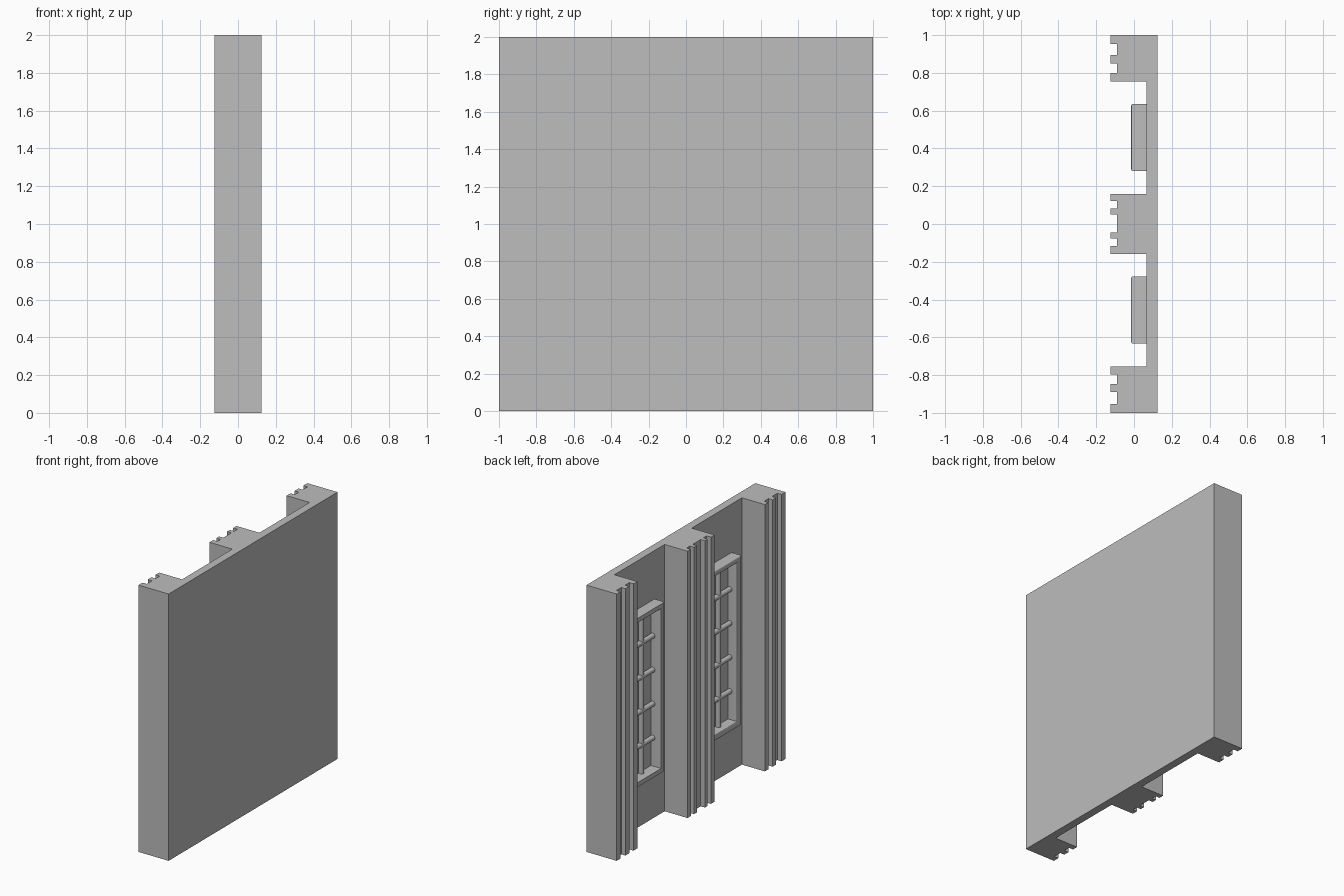
import bpy, bmesh
from mathutils import Matrix

cube = bpy.data.objects.get("Cube")
if cube:
    bpy.data.objects.remove(cube, do_unlink=True)

# Single plaster colour
grey = bpy.data.materials.new("plaster_grey")
grey.use_nodes = True
COLOUR = (0.51, 0.51, 0.51, 1)
grey.diffuse_color = COLOUR
grey.node_tree.nodes["Principled BSDF"].inputs["Base Color"].default_value = COLOUR

WALL_X, FACE_X, GROOVE_X, BACK_X = 0.065, -0.125, -0.09, 0.125
FRAME_X = -0.015
Z_LOW, Z_HIGH = 0.363, 1.637


def finish(bm, name):
    bmesh.ops.recalc_face_normals(bm, faces=bm.faces)
    mesh = bpy.data.meshes.new(name)
    bm.to_mesh(mesh)
    bm.free()
    mesh.materials.append(grey)
    obj = bpy.data.objects.new(name, mesh)
    bpy.context.collection.objects.link(obj)
    return obj


def extrude_outline(bm, points, direction):
    face = bm.faces.new([bm.verts.new(p) for p in points])
    result = bmesh.ops.extrude_face_region(bm, geom=[face])
    moved = [g for g in result["geom"] if isinstance(g, bmesh.types.BMVert)]
    bmesh.ops.translate(bm, verts=moved, vec=direction)


def smooth(obj):
    bpy.ops.object.select_all(action="DESELECT")
    obj.select_set(True)
    bpy.context.view_layer.objects.active = obj
    bpy.ops.object.shade_smooth_by_angle()


def rod(name, length, centre, axis, radius=0.019):
    bm = bmesh.new()
    turn = Matrix.Rotation(1.5708, 4, "X") if axis == "Y" else Matrix.Identity(4)
    bmesh.ops.create_cone(bm, cap_ends=True, segments=16, radius1=radius,
                          radius2=radius, depth=length,
                          matrix=Matrix.Translation(centre) @ turn)
    smooth(finish(bm, name))


# Wall with fluted pilasters: each pilaster is a list of ridges along y
pilasters = [
    [(-1.0, -0.953), (-0.89, -0.847), (-0.797, -0.755)],
    [(-0.16, -0.117), (-0.078, -0.045), (0.05, 0.083), (0.122, 0.16)],
    [(0.755, 0.8), (0.85, 0.895), (0.953, 1.0)],
]
outline = [(BACK_X, 1), (BACK_X, -1)]
for ridges in pilasters:
    first, last = ridges[0][0], ridges[-1][1]
    if first > -1:
        outline.append((WALL_X, first))
    for a, b in ridges:
        if a != first:
            outline.append((GROOVE_X, a))
        outline += [(FACE_X, a), (FACE_X, b)]
        if b != last:
            outline.append((GROOVE_X, b))
    if last < 1:
        outline.append((WALL_X, last))
bm = bmesh.new()
extrude_outline(bm, [(x, y, 0) for x, y in outline], (0, 0, 2))
finish(bm, "fluted_wall")


# Window frame: a ring with softened front edges
def window_frame(name, y_mid, half=0.178, width=0.042):
    bm = bmesh.new()
    z_mid, tall = (Z_LOW + Z_HIGH) / 2, (Z_HIGH - Z_LOW) / 2
    corners = [(-1, -1), (1, -1), (1, 1), (-1, 1)]
    rings = []
    for x, inset in [(WALL_X, 0), (FRAME_X, 0), (FRAME_X, width), (WALL_X, width)]:
        rings.append([bm.verts.new((x, y_mid + sy * (half - inset),
                                    z_mid + sz * (tall - inset)))
                      for sy, sz in corners])
    for r in range(3):
        for i in range(4):
            j = (i + 1) % 4
            bm.faces.new([rings[r][i], rings[r][j], rings[r + 1][j], rings[r + 1][i]])
    front = [e for e in bm.edges
             if all(abs(v.co.x - FRAME_X) < 1e-5 for v in e.verts) and len(e.link_faces) == 2
             and e.link_faces[0].normal.dot(e.link_faces[1].normal) < 0.5]
    bm.normal_update()
    front = [e for e in bm.edges
             if all(abs(v.co.x - FRAME_X) < 1e-5 for v in e.verts)
             and abs(e.link_faces[0].normal.dot(e.link_faces[1].normal)) < 0.5]
    bmesh.ops.bevel(bm, geom=front, offset=0.01, segments=3, profile=0.5,
                    affect="EDGES")
    smooth(finish(bm, name))


# Two windows, each with one upright bar and four crossbars
for side, y_mid in (("left", -0.455), ("right", 0.458)):
    window_frame(side + "_window_frame", y_mid)
    rod(side + "_upright_bar", Z_HIGH - Z_LOW - 0.04, (0.05, y_mid, 1), "Z")
    for i in range(1, 5):
        z = Z_LOW + (Z_HIGH - Z_LOW) * i / 5
        rod(f"{side}_crossbar_{i}", 0.31, (0.05, y_mid, z), "Y")
